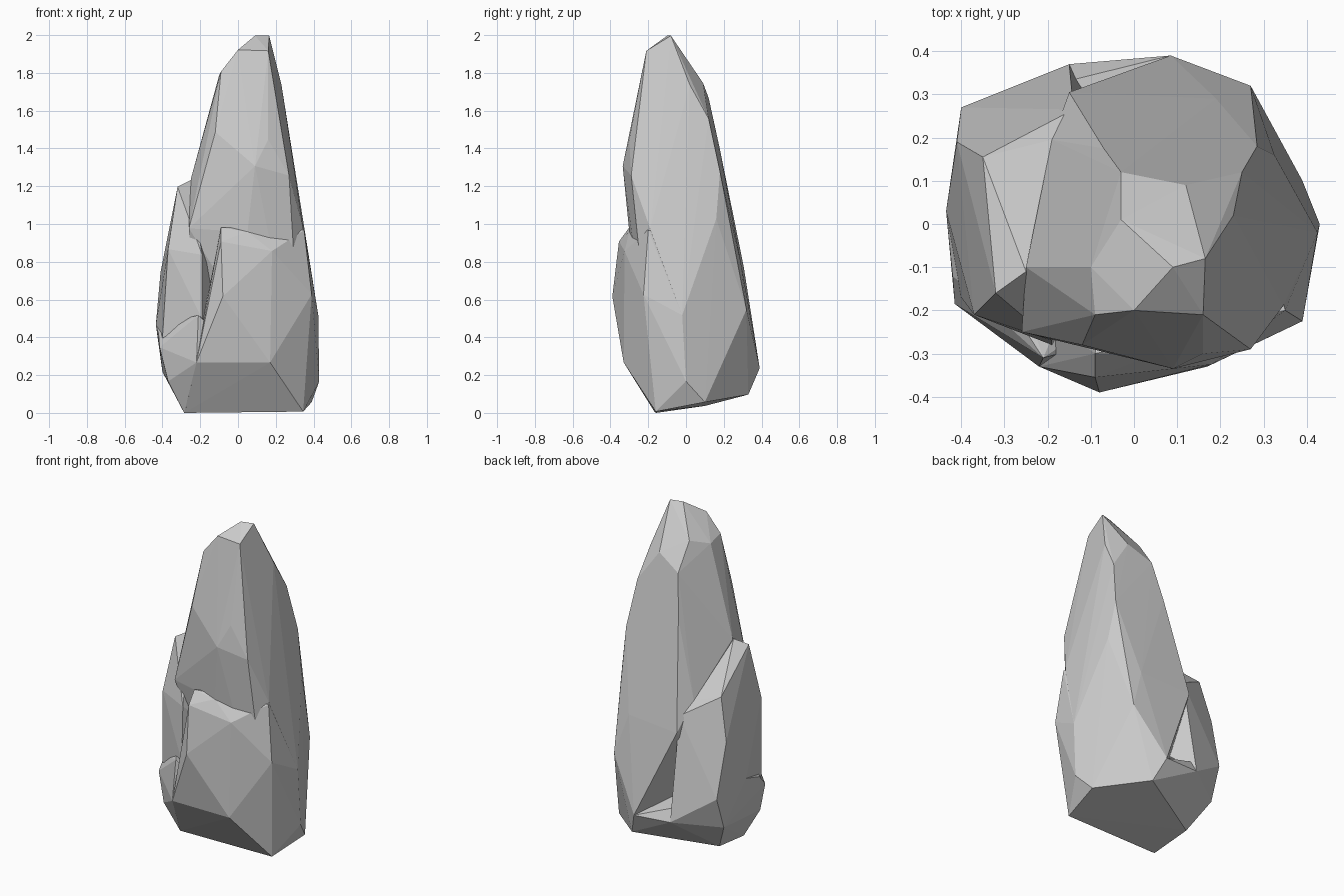
import bpy, bmesh


def hull(name, points):
    """Convex chunk of stone wrapped round a few corner points."""
    bm = bmesh.new()
    for p in points:
        bm.verts.new(p)
    bmesh.ops.convex_hull(bm, input=bm.verts[:])
    bmesh.ops.delete(bm, geom=[v for v in bm.verts if not v.link_faces], context='VERTS')
    bmesh.ops.recalc_face_normals(bm, faces=bm.faces[:])
    me = bpy.data.meshes.new(name)
    bm.to_mesh(me)
    bm.free()
    ob = bpy.data.objects.new(name, me)
    bpy.context.collection.objects.link(ob)
    return ob


# Tall spire running down the right and back sides
spire = hull("rock_spire", [
    (.09, -.10, 2), (.165, -.08, 2), (0, -.20, 1.925), (.16, -.21, 1.92),
    (-.03, .01, 1.83), (-.09, -.21, 1.81), (-.10, -.10, 1.79), (-.03, .12, 1.67),
    (.12, .09, 1.75), (.23, .02, 1.74), (.25, .12, 1.56), (-.07, .175, 1.42),
    (-.12, -.28, 1.49), (.16, -.30, 1.45), (.09, -.335, 1.31), (.27, -.29, 1.26),
    (.285, .18, 1.28), (-.25, -.10, 1.24), (-.26, -.25, .98), (-.19, .195, .95),
    (.05, -.30, .96), (.345, -.19, .98), (.325, .16, 1.03), (.20, .23, 1.02),
    (-.11, .23, 1.0), (-.15, .305, .78), (.19, .29, .80), (.27, .32, .55),
    (.085, .39, .24), (.14, .33, .10), (.39, .10, .06), (.43, 0, .17),
    (.425, -.02, .52), (.345, -.16, .01), (-.20, 0, .30)])

# Block bulging from the lower front
front_block = hull("front_block", [
    (.35, -.20, .97), (.39, -.225, .63), (.425, -.02, .52), (.43, 0, .17),
    (.345, -.16, .01), (-.28, -.165, .006), (.17, -.33, .27), (-.22, -.33, .27),
    (-.08, -.39, .62), (-.09, -.355, .91), (-.09, -.30, .985), (.05, -.30, .962),
    (.18, -.325, .86), (.30, 0, .95), (-.05, 0, .90)])

# Shoulder on the left with a sloping top ledge
left_shoulder = hull("left_shoulder", [
    (-.32, -.16, 1.2), (-.25, -.11, 1.235), (-.37, -.21, .87), (-.19, -.27, .84),
    (-.19, -.28, .50), (-.40, -.17, .40), (-.435, .03, .47), (-.41, .19, .75),
    (-.35, .155, 1.0), (-.40, .27, .42), (-.14, .265, .87), (-.19, .195, .95),
    (-.15, .37, .25), (0, .10, .50)])

# Wide foot with a sloping underside
foot = hull("foot", [
    (-.37, -.20, .17), (-.415, -.185, .35), (-.42, -.12, .42), (-.21, -.31, .52),
    (-.22, -.33, .27), (-.285, -.16, .003), (.345, -.16, .01), (.39, .10, .06),
    (.14, .33, .10), (.085, .39, .24), (-.15, .37, .25), (-.40, .27, .42),
    (-.40, .20, .22), (-.30, .10, .04), (-.435, .03, .47)])

# Fuse the chunks into one rock
parts = [front_block, left_shoulder, foot]
for part in parts:
    mod = spire.modifiers.new(part.name, 'BOOLEAN')
    mod.operation = 'UNION'
    mod.solver = 'EXACT'
    mod.object = part
deps = bpy.context.evaluated_depsgraph_get()
fused = bpy.data.meshes.new_from_object(spire.evaluated_get(deps))
spire.modifiers.clear()
spire.data = fused
for part in parts:
    bpy.data.objects.remove(part)
spire.name = "rock"

# Stand it exactly on the ground
low = min(v.co.z for v in fused.vertices)
for v in fused.vertices:
    v.co.z -= low
